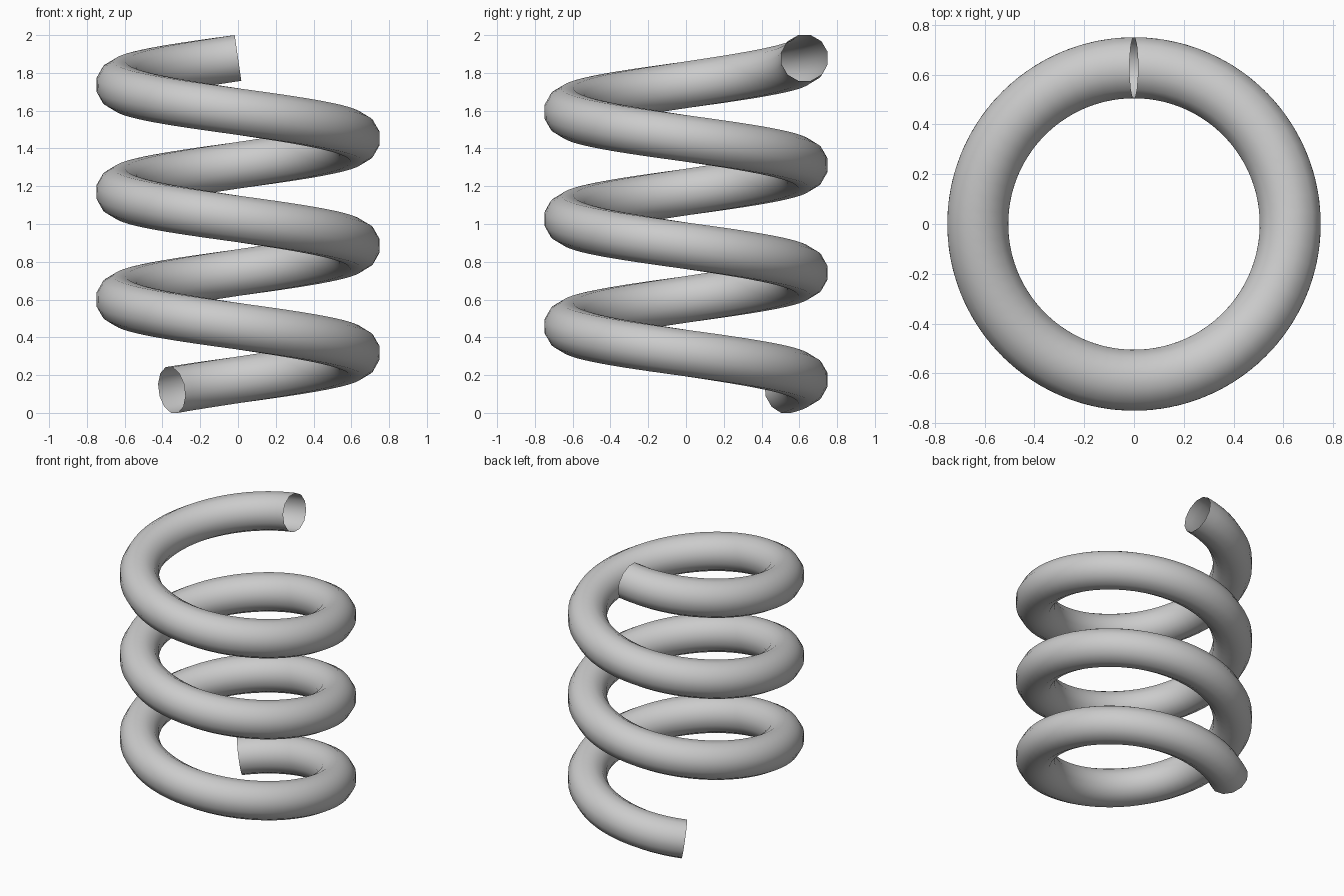
import bpy, bmesh
from math import cos, sin, pi, radians
from mathutils import Vector

if "Cube" in bpy.data.objects:
    bpy.data.objects.remove(bpy.data.objects["Cube"])

COIL_RADIUS = 0.6275
TUBE_RADIUS = 0.1265
SIDES = 12
STEPS = 200
START, SWEEP = radians(90), radians(3 * 360 + 34)
TOP, BOTTOM = 1.879, 0.121

grey = bpy.data.materials.new("light grey")
grey.use_nodes = True
grey.diffuse_color = (0.6, 0.6, 0.6, 1)
grey.node_tree.nodes["Principled BSDF"].inputs["Base Color"].default_value = (0.6, 0.6, 0.6, 1)

# Open tube swept down a helix, each ring square to the path
bm = bmesh.new()
rings = []
for i in range(STEPS + 1):
    t = i / STEPS
    a = START + SWEEP * t
    out = Vector((cos(a), sin(a), 0))
    centre = out * COIL_RADIUS + Vector((0, 0, TOP + (BOTTOM - TOP) * t))
    along = Vector((-sin(a), cos(a), 0)) * COIL_RADIUS * SWEEP
    along.z = BOTTOM - TOP
    up = out.cross(along.normalized())
    ring = []
    for k in range(SIDES):
        s = 2 * pi * (k + 0.5) / SIDES
        ring.append(bm.verts.new(centre + (out * cos(s) + up * sin(s)) * TUBE_RADIUS))
    rings.append(ring)

for r0, r1 in zip(rings, rings[1:]):
    for k in range(SIDES):
        n = (k + 1) % SIDES
        bm.faces.new((r0[k], r0[n], r1[n], r1[k]))
bmesh.ops.recalc_face_normals(bm, faces=bm.faces)

mesh = bpy.data.meshes.new("coil_spring")
bm.to_mesh(mesh)
bm.free()
mesh.materials.append(grey)
spring = bpy.data.objects.new("coil_spring", mesh)
bpy.context.collection.objects.link(spring)

# Smooth shading around the tube
bpy.context.view_layer.objects.active = spring
spring.select_set(True)
bpy.ops.object.shade_smooth_by_angle(angle=radians(50))
